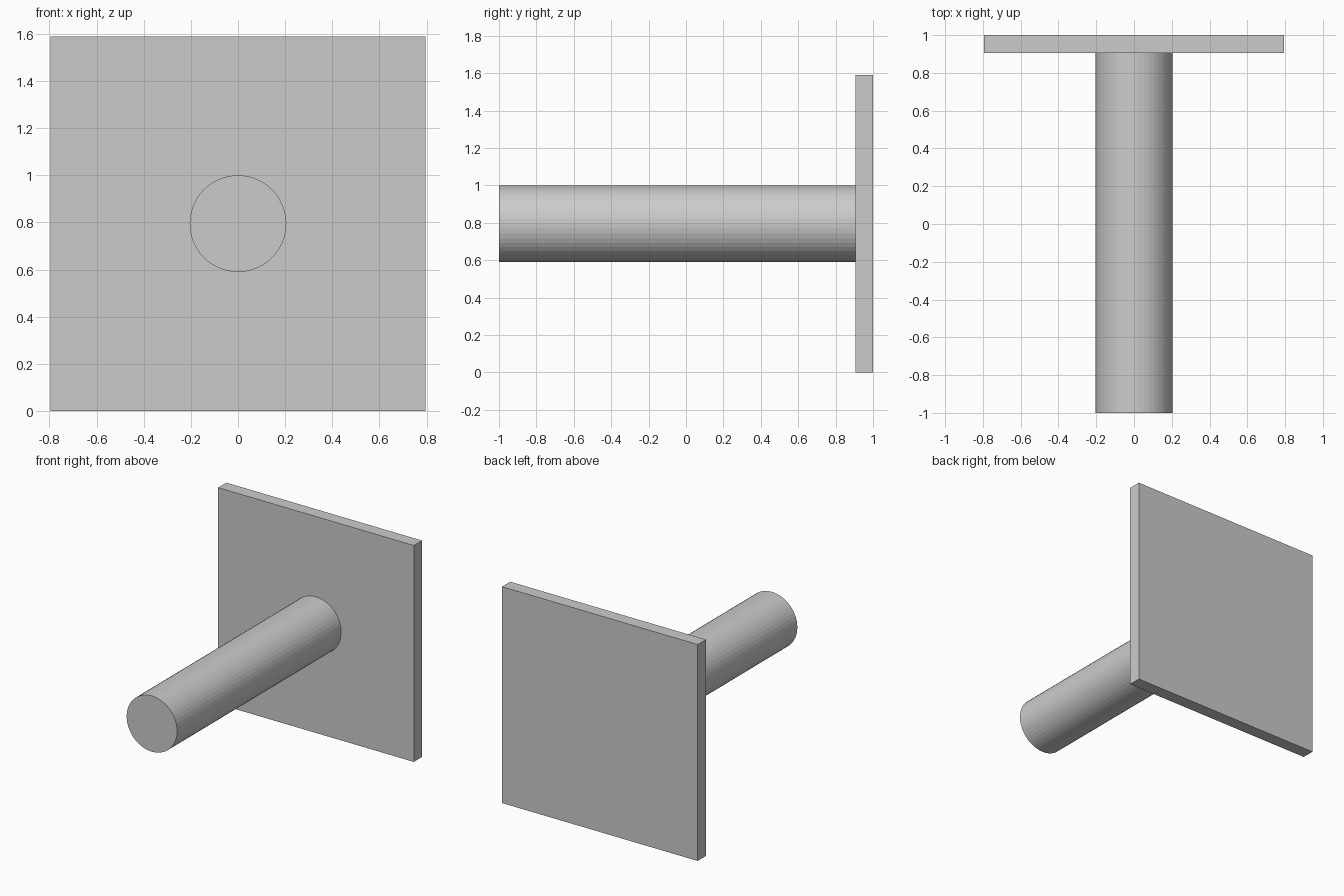
import bpy
from math import pi

cube = bpy.data.objects.get("Cube")
if cube:
    bpy.data.objects.remove(cube, do_unlink=True)

# Dimensions
PLATE_SIZE = 1.59
PLATE_THICK = 0.095
ROD_RADIUS = 0.205
FRONT, BACK = -1.0, 1.0
MID_Z = PLATE_SIZE / 2
PLATE_FRONT = BACK - PLATE_THICK

# Single grey material
grey = bpy.data.materials.new("plain_grey")
grey.use_nodes = True
colour = (0.6, 0.6, 0.6, 1.0)
grey.diffuse_color = colour
grey.node_tree.nodes["Principled BSDF"].inputs["Base Color"].default_value = colour


def finish(name):
    """Name the active object, apply its scale and give it the material."""
    obj = bpy.context.object
    obj.name = name
    bpy.ops.object.transform_apply(location=False, rotation=True, scale=True)
    obj.data.materials.append(grey)
    return obj


# Square plate standing at the back
bpy.ops.mesh.primitive_cube_add(size=1, location=(0, (PLATE_FRONT + BACK) / 2, MID_Z))
bpy.context.object.scale = (PLATE_SIZE, PLATE_THICK, PLATE_SIZE)
finish("back_plate")

# Faceted round rod reaching forward from the plate centre
bpy.ops.mesh.primitive_cylinder_add(
    vertices=48, radius=ROD_RADIUS, depth=PLATE_FRONT - FRONT,
    location=(0, (PLATE_FRONT + FRONT) / 2, MID_Z), rotation=(pi / 2, 0, 0))
finish("rod")
